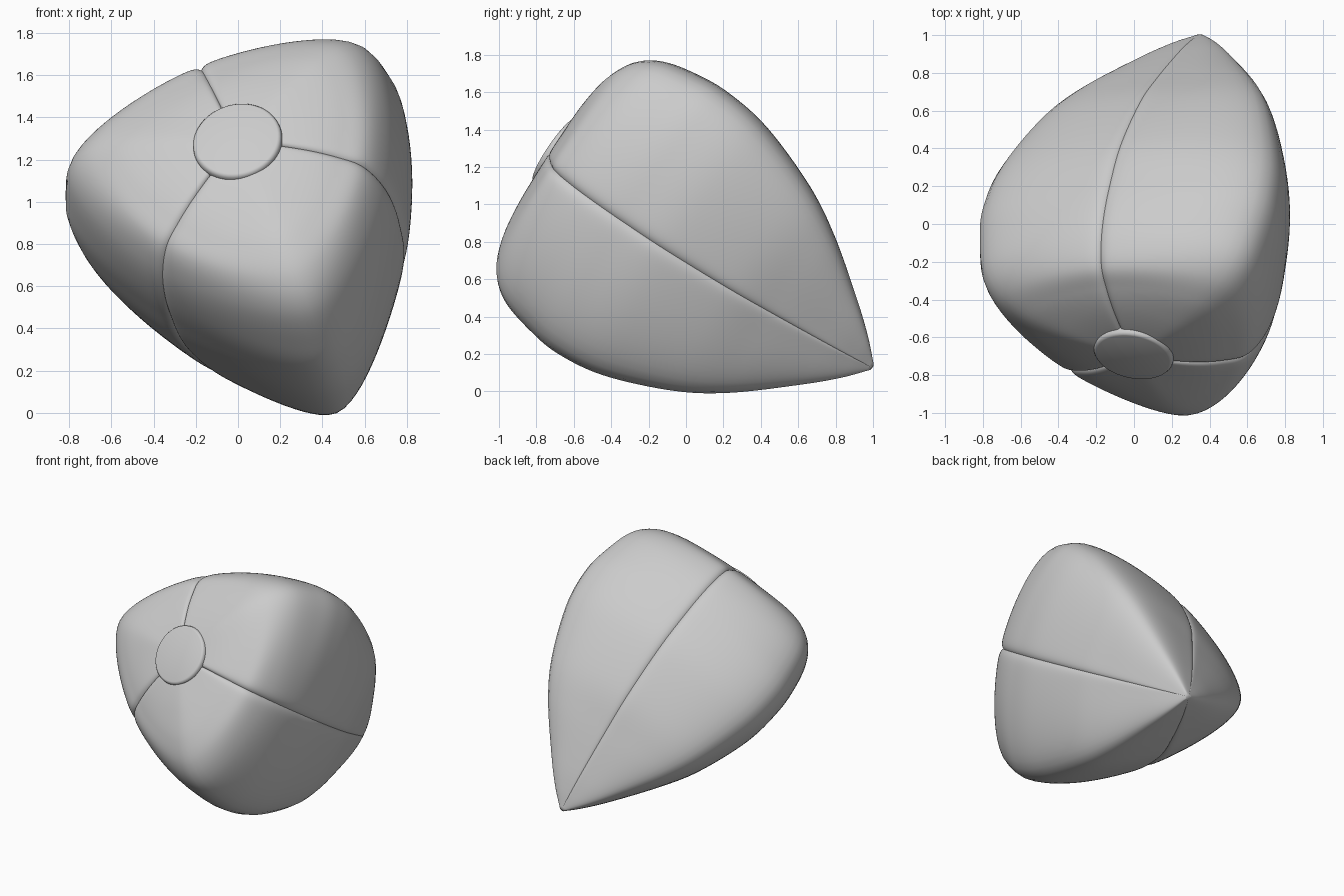
import bpy, bmesh, math
from mathutils import Vector, Matrix

cube = bpy.data.objects.get("Cube")
if cube:
    bpy.data.objects.remove(cube, do_unlink=True)

mat = bpy.data.materials.new("plain_grey")
mat.use_nodes = True
GREY = (0.6, 0.6, 0.6, 1)
mat.diffuse_color = GREY
mat.node_tree.nodes["Principled BSDF"].inputs["Base Color"].default_value = GREY

# Local frame: the pod's axis runs from its pointed tip to the round cap
TIP = Vector((0.35, 0.995, 0.13))
axis = Vector((-0.17, -0.812, 0.557)).normalized()
side = Vector((0, 0, 1)).cross(axis).normalized()
up = axis.cross(side)
frame = Matrix((side, up, axis)).transposed().to_4x4()
frame.translation = TIP

# Matching profiles (distance along axis, radius) on lobe ridge and in the groove
RIDGE = [(0, 0.02), (.10, .15), (.25, .31), (.53, .575), (.78, .745), (1.13, .895),
         (1.40, .94), (1.60, .92), (1.80, .865), (1.93, .76), (2.01, .60),
         (2.055, .40), (2.075, .22), (2.075, .10)]
GROOVE = [(0, 0.015), (.10, .10), (.25, .21), (.53, .39), (.80, .54), (1.17, .665),
          (1.45, .695), (1.65, .69), (1.81, .655), (1.93, .59), (1.99, .485),
          (2.035, .36), (2.065, .21), (2.07, .10)]
STEPS = 8


def smooth_profile(points):
    """Catmull-Rom curve through the points."""
    p = [Vector(q) for q in points]
    p = [2 * p[0] - p[1]] + p + [2 * p[-1] - p[-2]]
    out = []
    for i in range(1, len(p) - 2):
        a, b, c, d = p[i - 1:i + 3]
        for k in range(STEPS):
            t = k / STEPS
            out.append(0.5 * (2 * b + (c - a) * t + (2 * a - 5 * b + 4 * c - d) * t ** 2
                              + (3 * b - a - 3 * c + d) * t ** 3))
    out.append(p[-2])
    return out


def ridge_weight(psi):
    """0 in the groove, 1 on the ridge: bowed sides with a softened corner."""
    s = psi / math.radians(60)
    soft = 2.2 / 12
    return (s ** 2.2 - soft * s ** 12) / (1 - soft)


def finish(bm, name, angle):
    bmesh.ops.recalc_face_normals(bm, faces=bm.faces)
    mesh = bpy.data.meshes.new(name)
    bm.to_mesh(mesh)
    bm.free()
    mesh.materials.append(mat)
    obj = bpy.data.objects.new(name, mesh)
    bpy.context.collection.objects.link(obj)
    obj.matrix_world = frame
    bpy.ops.object.select_all(action='DESELECT')
    obj.select_set(True)
    bpy.context.view_layer.objects.active = obj
    bpy.ops.object.shade_smooth_by_angle(angle=math.radians(angle))


def skin(bm, rings):
    """Bridge consecutive closed rings and cap both ends."""
    n = len(rings[0])
    for a, b in zip(rings, rings[1:]):
        for i in range(n):
            j = (i + 1) % n
            bm.faces.new((a[i], a[j], b[j], b[i]))
    bm.faces.new(rings[0][::-1])
    bm.faces.new(rings[-1])


# Pod body: three lobes, samples packed tightly beside each groove
HALF = 30
psis = [math.radians(60) * (k / HALF) ** 1.8 for k in range(HALF + 1)]
angles = []
for lobe in range(3):
    start = math.radians(120 * lobe - 3)
    angles += [(start + q, q) for q in psis]
    angles += [(start + math.radians(120) - q, q) for q in psis[-2:0:-1]]

bm = bmesh.new()
rings = []
for top, low in zip(smooth_profile(RIDGE), smooth_profile(GROOVE)):
    ring = []
    for phi, psi in angles:
        t, r = low.lerp(top, ridge_weight(psi))
        crease = 0.03 * math.exp(-psi / math.radians(2))
        r *= 1 - crease
        # The crease also sinks into the flat end around the cap
        t -= 0.5 * crease * min(1, max(0, (t - 1.6) / 0.3))
        ring.append(bm.verts.new((r * math.cos(phi), r * math.sin(phi), t)))
    rings.append(ring)
skin(bm, rings)
finish(bm, "pod_body", 50)

# Round cap with a softened rim
bm = bmesh.new()
rim = [(.200, 2.0), (.212, 2.02), (.214, 2.066), (.211, 2.080), (.204, 2.089), (.195, 2.092)]
rings = [[bm.verts.new((r * math.cos(a), r * math.sin(a), t))
          for a in (math.tau * k / 64 for k in range(64))] for r, t in rim]
skin(bm, rings)
finish(bm, "round_cap", 40)
